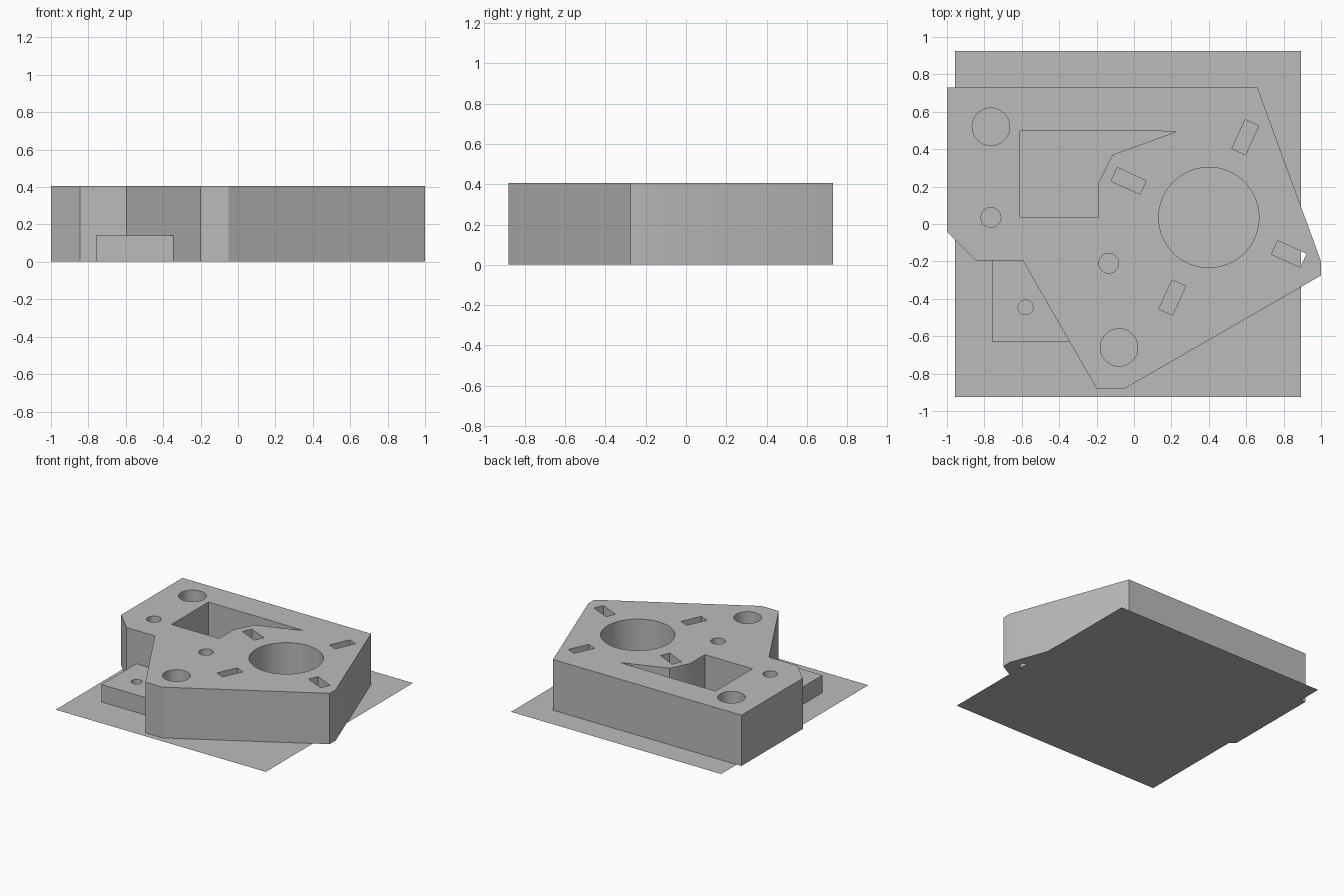
import bpy
import bmesh
from math import cos, sin, pi, radians
from mathutils import Vector, Matrix

cube = bpy.data.objects.get("Cube")
if cube:
    bpy.data.objects.remove(cube, do_unlink=True)

# Single plain grey
GREY = (0.5, 0.5, 0.5, 1.0)
grey = bpy.data.materials.new("plain grey")
grey.use_nodes = True
grey.diffuse_color = GREY
grey.node_tree.nodes["Principled BSDF"].inputs["Base Color"].default_value = GREY


def circle(x, y, radius, sides=64):
    return [(x + radius * cos(2 * pi * i / sides), y + radius * sin(2 * pi * i / sides))
            for i in range(sides)]


def slot(center, angle, distance, length, width):
    """Rectangle whose long axis points away from the center."""
    turn = Matrix.Rotation(angle, 2)
    corners = [(-1, -1), (1, -1), (1, 1), (-1, 1)]
    return [tuple(Vector(center) + turn @ Vector((distance + a * length / 2, b * width / 2)))
            for a, b in corners]


def finish(name, bm):
    mesh = bpy.data.meshes.new(name)
    bm.to_mesh(mesh)
    bm.free()
    mesh.materials.append(grey)
    obj = bpy.data.objects.new(name, mesh)
    bpy.context.collection.objects.link(obj)
    return obj


def slab(name, outline, holes, bottom, top):
    """Upright slab with straight through holes."""
    bm = bmesh.new()
    rims = {bottom: [], top: []}
    for loop in [outline] + holes:
        low, high = [[bm.verts.new((x, y, z)) for x, y in loop] for z in (bottom, top)]
        for i in range(len(loop)):
            wall = bm.faces.new((low[i - 1], low[i], high[i], high[i - 1]))
            for edge in wall.edges:
                heights = {v.co.z for v in edge.verts}
                if len(heights) == 1:
                    rims[bottom if edge.verts[0] in low else top].append(edge)
    for edges in rims.values():
        bmesh.ops.triangle_fill(bm, edges=edges, use_beauty=True, normal=(0, 0, 1))
    bmesh.ops.recalc_face_normals(bm, faces=bm.faces)
    obj = finish(name, bm)
    bpy.ops.object.select_all(action='DESELECT')
    obj.select_set(True)
    bpy.context.view_layer.objects.active = obj
    bpy.ops.object.shade_smooth_by_angle(angle=radians(28))
    return obj


LIFT = 0.001
HUB = (0.4, 0.035)

# Main block with its bore, screw holes, slots and pocket
body_outline = [(-1, 0.73), (0.66, 0.73), (1, -0.2), (1, -0.275), (-0.05, -0.88),
                (-0.2, -0.88), (-0.595, -0.195), (-0.845, -0.195), (-1, -0.04)]
pocket = [(-0.61, 0.5), (-0.19, 0.5), (0.23, 0.495), (-0.115, 0.37),
          (-0.19, 0.22), (-0.19, 0.035), (-0.61, 0.035)]
body_holes = [pocket, circle(*HUB, 0.268),
              circle(-0.765, 0.52, 0.1), circle(-0.08, -0.66, 0.1),
              circle(-0.765, 0.035, 0.053), circle(-0.135, -0.21, 0.053)]
body_holes += [slot(HUB, radians(65.5 + 90 * i), 0.471, 0.17, 0.08) for i in range(4)]
slab("main_block", body_outline, body_holes, LIFT, 0.405)

# Low mounting tab in the notch
tab_outline = [(-0.76, -0.195), (-0.76, -0.63), (-0.344, -0.63), (-0.595, -0.195)]
slab("mounting_tab", tab_outline, [circle(-0.58, -0.445, 0.04)], LIFT, 0.14)

# Thin sheet underneath
bm = bmesh.new()
bmesh.ops.create_grid(bm, x_segments=1, y_segments=1, size=0.925)
bmesh.ops.translate(bm, verts=bm.verts, vec=(-0.032, 0, 0))
finish("base_sheet", bm)
